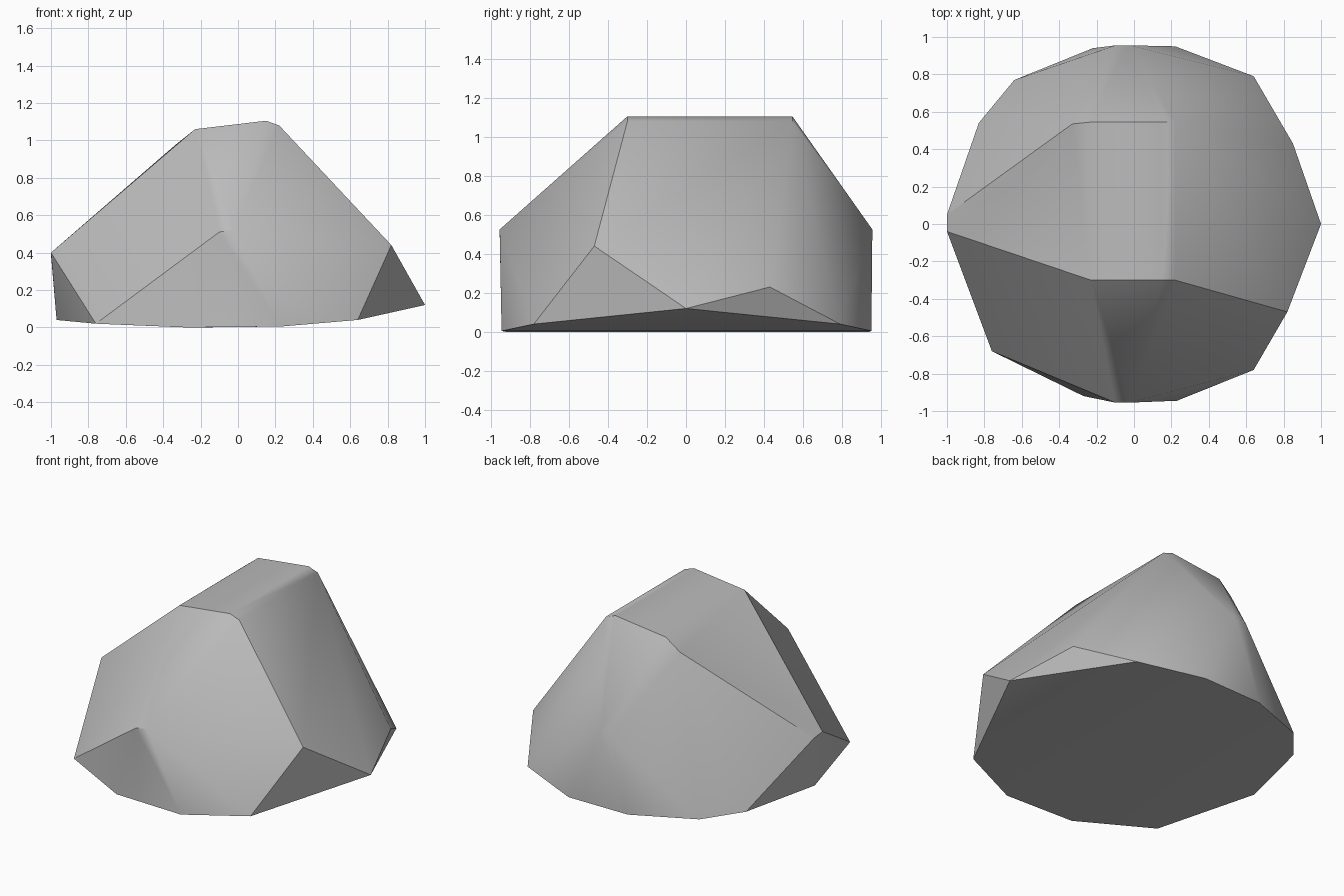
import bpy, bmesh, math

cube = bpy.data.objects.get("Cube")
if cube:
    bpy.data.objects.remove(cube, do_unlink=True)

# Stone colour
stone = bpy.data.materials.new("grey_stone")
stone.use_nodes = True
colour = (0.5, 0.5, 0.5, 1)
stone.diffuse_color = colour
stone.node_tree.nodes["Principled BSDF"].inputs["Base Color"].default_value = colour

# Corners of the chipped boulder
ridge = [(-0.23, 1.06), (0.15, 1.105), (0.22, 1.08)]
corners = [(x, y, z) for x, z in ridge for y in (-0.30, 0.545)]
corners += [(x, y, z) for x, z in [(-0.10, 0.51), (-0.02, 0.525)] for y in (-0.955, 0.955)]
corners += [
    (-0.33, 0.535, 0.98),                                        # back shoulder chip
    (-1, -0.04, 0.40), (-1, 0.05, 0.39),                         # left tip
    (0.82, -0.47, 0.44), (1, 0, 0.12), (0.85, 0.43, 0.23),       # right side
    (0.64, -0.78, 0.04), (0.23, -0.945, 0.005), (-0.27, -0.92, 0),
    (-0.76, -0.68, 0.02), (-0.97, 0, 0.04), (-0.83, 0.54, 0.03),  # base rim
    (-0.64, 0.77, 0.015), (-0.22, 0.94, 0), (0.22, 0.95, 0.005), (0.64, 0.79, 0.04),
]

# Wrap the corners in facets and merge nearly flat ones
bm = bmesh.new()
for c in corners:
    bm.verts.new(c)
bmesh.ops.convex_hull(bm, input=bm.verts)
bmesh.ops.dissolve_limit(bm, angle_limit=math.radians(2), verts=bm.verts, edges=bm.edges)
bmesh.ops.recalc_face_normals(bm, faces=bm.faces)
mesh = bpy.data.meshes.new("boulder")
bm.to_mesh(mesh)
bm.free()
mesh.materials.append(stone)
boulder = bpy.data.objects.new("boulder", mesh)
bpy.context.collection.objects.link(boulder)

# Soft facets with crisp ridges
bpy.context.view_layer.objects.active = boulder
boulder.select_set(True)
bpy.ops.object.shade_smooth_by_angle(angle=math.radians(32))
